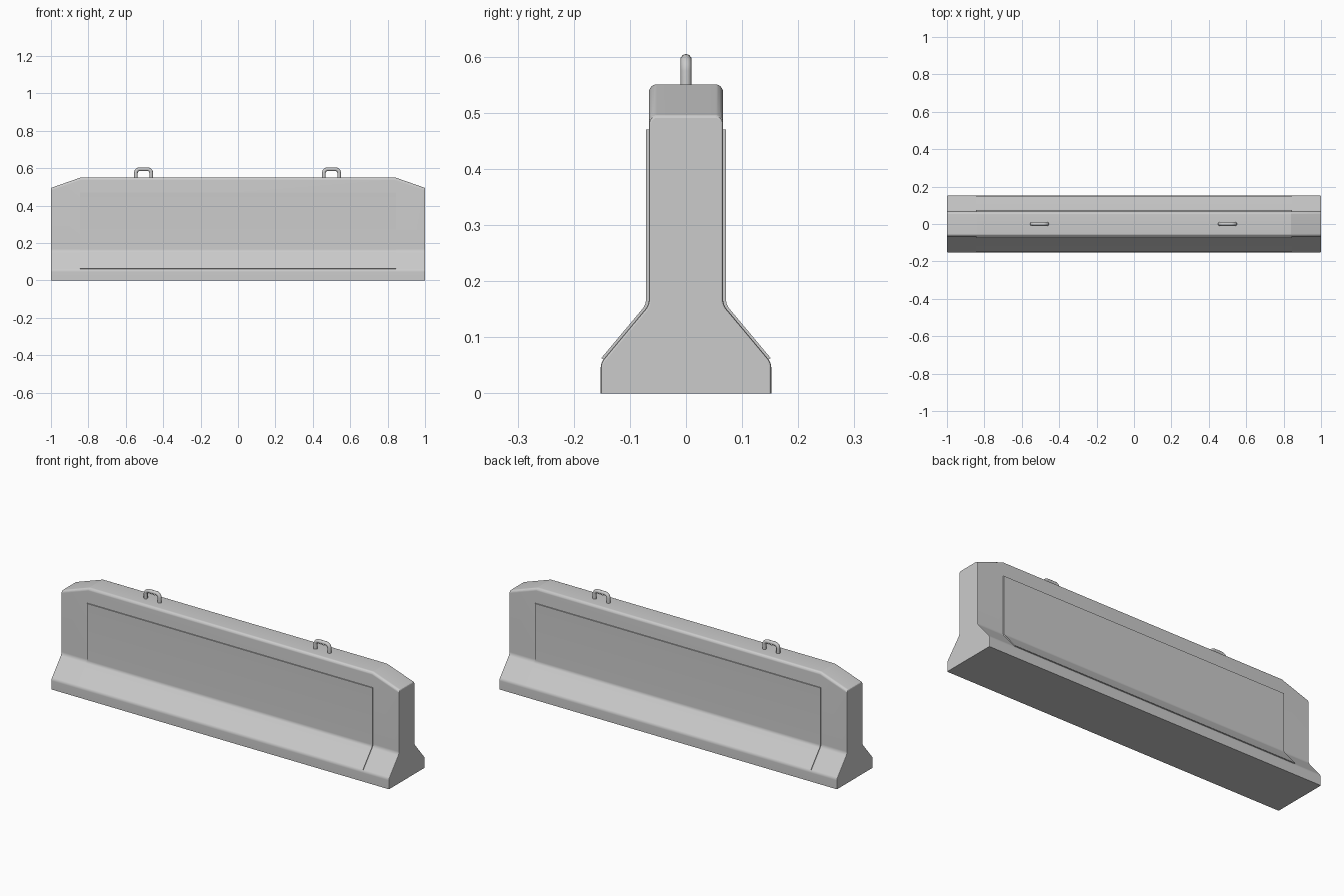
import bpy, bmesh, math
from mathutils import Vector

if "Cube" in bpy.data.objects:
    bpy.data.objects.remove(bpy.data.objects["Cube"])


def rounded(points, seg=6):
    """Round the inner corners of an open polyline of (a, b, radius)."""
    out = [Vector(points[0][:2])]
    for prev, cur, nxt in zip(points, points[1:], points[2:]):
        c, r = Vector(cur[:2]), cur[2]
        if r == 0:
            out.append(c)
            continue
        u = (Vector(prev[:2]) - c).normalized()
        v = (Vector(nxt[:2]) - c).normalized()
        half = u.angle(v) / 2
        centre = c + (u + v).normalized() * r / math.sin(half)
        a = c + u * r / math.tan(half) - centre
        b = c + v * r / math.tan(half) - centre
        out += [centre + a.lerp(b, i / seg).normalized() * r for i in range(seg + 1)]
    return out + [Vector(points[-1][:2])]


def loft(name, sections, end_bevel=0):
    """Bridge equal sections, each (x, [(y, z)...]), into a closed solid."""
    bm = bmesh.new()
    loops = [[bm.verts.new((x, p[0], p[1])) for p in prof] for x, prof in sections]
    n = len(loops[0])
    for a, b in zip(loops, loops[1:]):
        for i in range(n):
            j = (i + 1) % n
            bm.faces.new((a[i], a[j], b[j], b[i]))
    bm.faces.new(loops[0])
    bm.faces.new(loops[-1])
    bmesh.ops.recalc_face_normals(bm, faces=bm.faces[:])
    if end_bevel:
        xmax = max(v.co.x for v in bm.verts)
        ends = [e for e in bm.edges
                if all(abs(abs(v.co.x) - xmax) < 1e-5 for v in e.verts)
                and any(v.co.z > 1e-5 for v in e.verts)]
        bmesh.ops.bevel(bm, geom=ends, offset=end_bevel, segments=2,
                        profile=0.5, affect='EDGES')
    mesh = bpy.data.meshes.new(name)
    bm.to_mesh(mesh)
    bm.free()
    mesh.shade_smooth()
    mesh.set_sharp_from_angle(angle=math.radians(17))
    ob = bpy.data.objects.new(name, mesh)
    bpy.context.collection.objects.link(ob)
    return ob


# Concrete body: flared foot, upright wall, top sloping down at both ends
def body_profile(top):
    half = rounded([(0.152, 0, 0), (0.152, 0.055, 0.025), (0.066, 0.158, 0.03),
                    (0.066, top, 0.014), (0, top, 0)])
    return half + [Vector((-p.x, p.y)) for p in reversed(half[:-1])]


loft("barrier_body", [(-1, body_profile(0.495)), (-0.84, body_profile(0.551)),
                      (0.84, body_profile(0.551)), (1, body_profile(0.495))],
     end_bevel=0.004)

# Thin raised panels that follow the wall and the flare on both sides
outer = rounded([(0.151, 0.063, 0), (0.0715, 0.158, 0.025), (0.0715, 0.47, 0)])
inner = rounded([(0.135, 0.055, 0), (0.06, 0.158, 0.03), (0.06, 0.47, 0)])
for side, label in ((-1, "front"), (1, "back")):
    prof = [Vector((p.x * side, p.y)) for p in outer + inner[::-1]]
    loft(label + "_panel", [(-0.845, prof), (0.845, prof)])

# Lifting loops: round bar bent into a staple
bar = rounded([(-0.041, 0.53, 0), (-0.041, 0.595, 0.02),
               (0.041, 0.595, 0.02), (0.041, 0.53, 0)])
for x, label in ((-0.505, "left"), (0.5, "right")):
    curve = bpy.data.curves.new(label + "_lifting_loop", 'CURVE')
    curve.dimensions = '3D'
    curve.bevel_depth = 0.01
    curve.bevel_resolution = 3
    curve.use_fill_caps = True
    spline = curve.splines.new('POLY')
    spline.points.add(len(bar) - 1)
    for pt, p in zip(spline.points, bar):
        pt.co = (x + p.x, 0, p.y, 1)
    spline.use_smooth = True
    bpy.context.collection.objects.link(
        bpy.data.objects.new(label + "_lifting_loop", curve))
